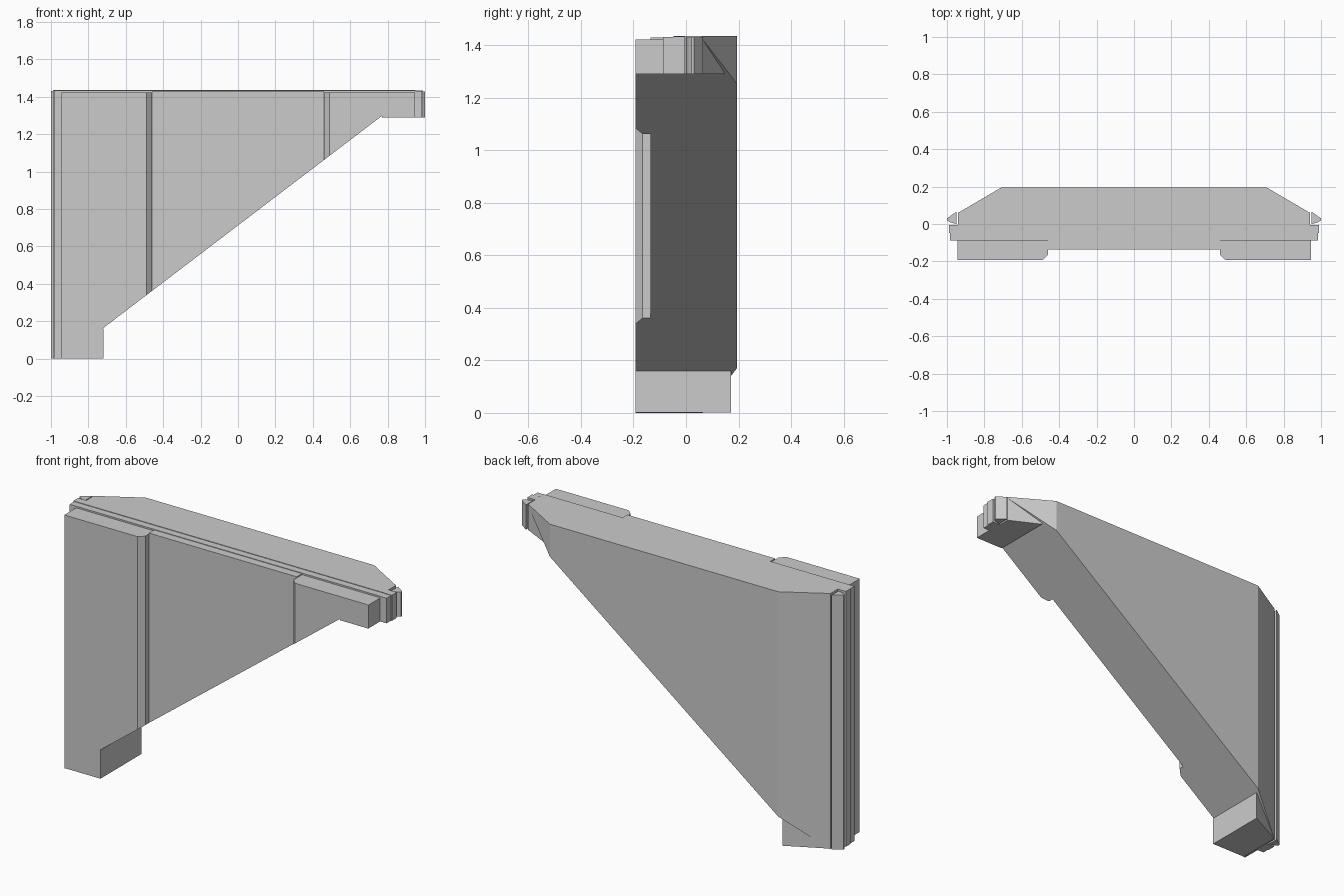
import bpy, bmesh
from mathutils import Vector

if "Cube" in bpy.data.objects:
    bpy.data.objects.remove(bpy.data.objects["Cube"])

TOP = 1.435
A, B = Vector((-0.935, 0, 0)), Vector((0.95, 0, TOP))      # sloping lower edge
UP = Vector((-(B.z - A.z), 0, B.x - A.x)).normalized()


def layer(name, plan, z0, z1, cuts):
    """Extrude a plan outline upward, then trim it by planes (point, kept side)."""
    bm = bmesh.new()
    face = bm.faces.new([bm.verts.new((x, y, z0)) for x, y in plan])
    ext = bmesh.ops.extrude_face_region(bm, geom=[face])
    verts = [g for g in ext["geom"] if isinstance(g, bmesh.types.BMVert)]
    bmesh.ops.translate(bm, verts=verts, vec=(0, 0, z1 - z0))
    bmesh.ops.recalc_face_normals(bm, faces=bm.faces)
    for co, no in cuts:
        geom = bm.verts[:] + bm.edges[:] + bm.faces[:]
        res = bmesh.ops.bisect_plane(bm, geom=geom, dist=1e-6, plane_co=co,
                                     plane_no=no, clear_inner=True)
        edges = [g for g in res["geom_cut"] if isinstance(g, bmesh.types.BMEdge)]
        if edges:
            bmesh.ops.contextual_create(bm, geom=edges)
    bmesh.ops.recalc_face_normals(bm, faces=bm.faces)
    if bm.faces:
        me = bpy.data.meshes.new(name)
        bm.to_mesh(me)
        bpy.context.collection.objects.link(bpy.data.objects.new(name, me))
    bm.free()


def mirror(plan):
    return [(-x, y) for x, y in reversed(plan)]


def rect(x, y0, y1):
    return [(-x, y0), (x, y0), (x, y1), (-x, y1)]


# Plan outlines of the wall layers, back to front, with their top heights
pad = [(0.46, -0.085), (0.46, -0.165), (0.49, -0.193), (0.945, -0.193), (0.945, -0.085)]
rail = [(0.95, 0.0), (0.985, 0.01), (1.0, 0.02), (1.0, 0.03), (0.95, 0.065)]
layers = {
    "back_panel": ([(-0.94, -0.005), (0.94, -0.005), (0.94, 0.06), (0.71, 0.195),
                    (-0.71, 0.195), (-0.94, 0.06)], TOP),
    "core_strip": (rect(0.99, -0.048, -0.005), TOP),
    "front_strip": (rect(0.985, -0.088, -0.048), TOP - 0.003),
    "middle_panel": (rect(0.46, -0.135, -0.088), TOP - 0.006),
    "right_pad": (pad, TOP - 0.012),
    "left_pad": (mirror(pad), TOP - 0.012),
    "right_edge_rail": (rail, TOP - 0.005),
    "left_edge_rail": (mirror(rail), TOP - 0.005),
}

# Sloped wall: every layer trimmed along the diagonal
for name, (plan, top) in layers.items():
    if name != "right_edge_rail":
        layer(name, plan, 0, top, [(A, UP)])

# End blocks: slightly thinner continuation of the layers below the diagonal
for name, (plan, top) in layers.items():
    thin = [(x, min(max(y, -0.183), 0.9 * y if y > 0.07 else y)) for x, y in plan]
    if name.startswith("right") or "strip" in name or "back" in name:
        layer("upper_block_" + name, thin, 1.29, top - 0.001,
              [(Vector((0.77, 0, 0)), Vector((1, 0, 0))), (A, -UP)])
    if name.startswith("left_pad") or "strip" in name or "back" in name:
        layer("lower_block_" + name, thin, 0.001, 0.16,
              [(Vector((-0.72, 0, 0)), Vector((-1, 0, 0))), (A, -UP)])
